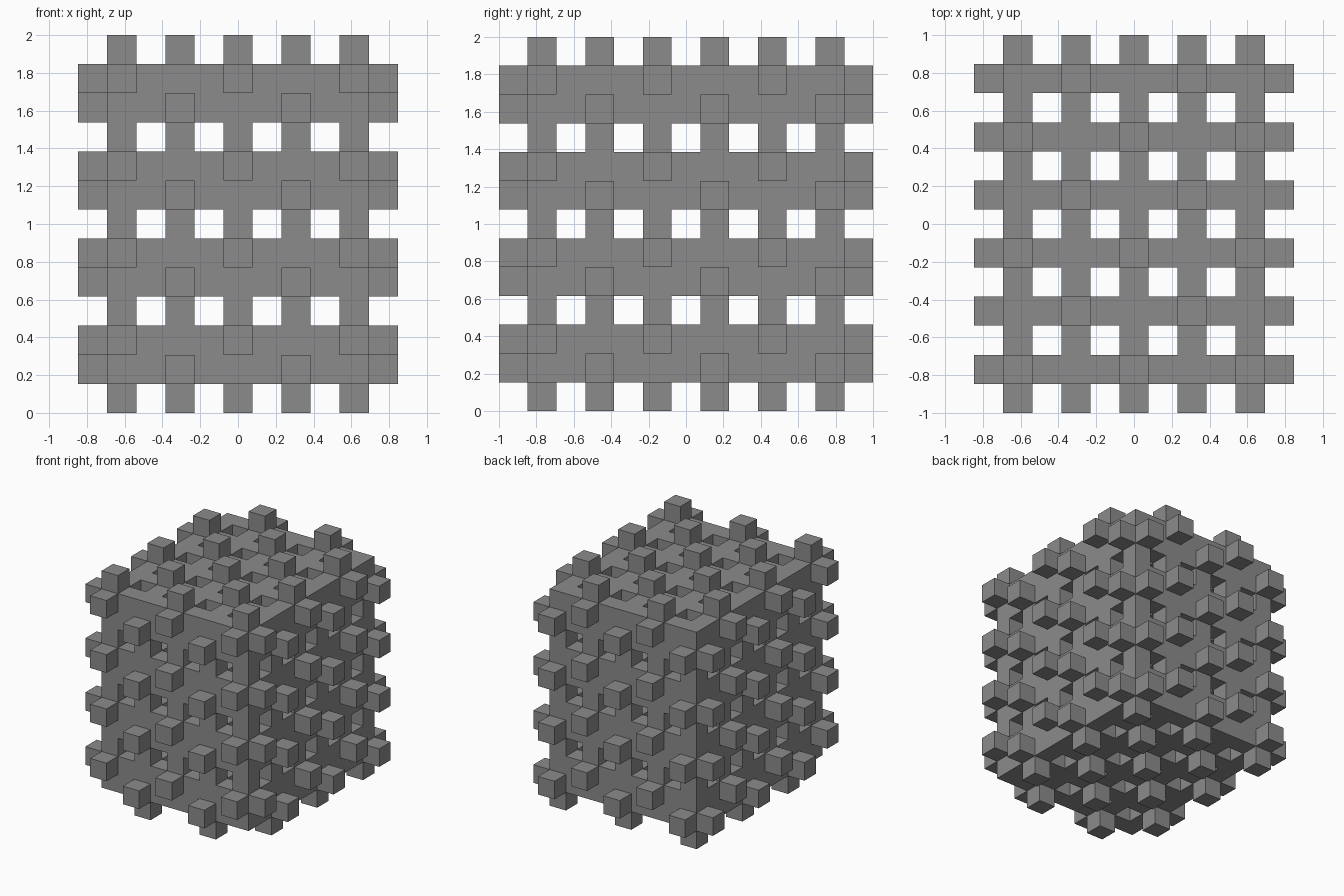
import bpy
import bmesh
from itertools import product
from mathutils import Vector

cube = bpy.data.objects.get("Cube")
if cube:
    bpy.data.objects.remove(cube, do_unlink=True)

COLUMNS, ROWS, LEVELS = 5, 6, 4
UNIT = 2 / (2 * ROWS + 1)
DIRECTIONS = [Vector(d) for d in
              ((1, 0, 0), (-1, 0, 0), (0, 1, 0), (0, -1, 0), (0, 0, 1), (0, 0, -1))]


def key(v):
    return tuple(round(c) for c in v)


# Six-armed crosses in a checkerboard, alternate ones one unit higher
cells = set()
for i, j, k in product(range(COLUMNS), range(ROWS), range(LEVELS)):
    raised = (i + j + 1) % 2
    centre = Vector((2 * i + 1, 2 * j + 1, 3 * k + 1 + raised))
    cells.add(key(centre))
    cells.update(key(centre + d) for d in DIRECTIONS)

# Outer skin of the joined crosses
bm = bmesh.new()
corners = {}


def corner(p):
    name = key(p * 2)
    if name not in corners:
        x, y, z = p
        corners[name] = bm.verts.new(((x - COLUMNS) * UNIT,
                                      (y - ROWS) * UNIT,
                                      (z + 0.5) * UNIT))
    return corners[name]


for cell in sorted(cells):
    c = Vector(cell)
    for d in DIRECTIONS:
        if key(c + d) in cells:
            continue
        u = Vector((d.y, d.z, d.x))
        v = d.cross(u)
        bm.faces.new([corner(c + (d + u * a + v * b) / 2)
                      for a, b in ((-1, -1), (1, -1), (1, 1), (-1, 1))])

mesh = bpy.data.meshes.new("cross_lattice")
bm.to_mesh(mesh)
bm.free()
lattice = bpy.data.objects.new("cross_lattice", mesh)
bpy.context.collection.objects.link(lattice)

# Plain grey
grey = bpy.data.materials.new("mid_grey")
grey.use_nodes = True
colour = (0.26, 0.26, 0.26, 1)
grey.diffuse_color = colour
for node in grey.node_tree.nodes:
    if node.type == "BSDF_PRINCIPLED":
        node.inputs["Base Color"].default_value = colour
mesh.materials.append(grey)
